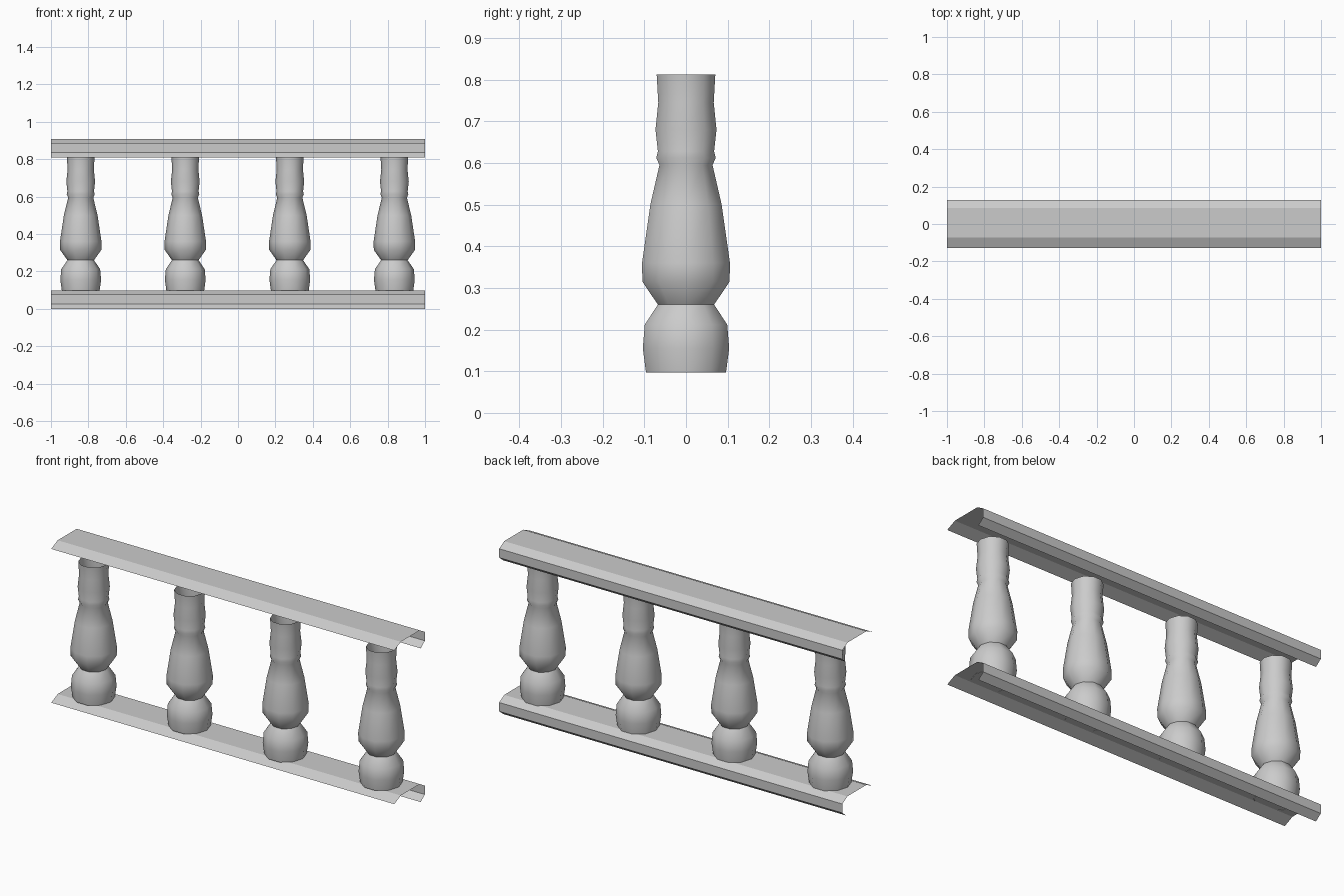
import bpy
from math import cos, sin, tau, radians

if "Cube" in bpy.data.objects:
    bpy.data.objects.remove(bpy.data.objects["Cube"])


def make_object(name, verts, faces, smooth_angle):
    mesh = bpy.data.meshes.new(name)
    mesh.from_pydata(verts, [], faces)
    obj = bpy.data.objects.new(name, mesh)
    bpy.context.collection.objects.link(obj)
    bpy.ops.object.select_all(action='DESELECT')
    obj.select_set(True)
    bpy.context.view_layer.objects.active = obj
    bpy.ops.object.shade_smooth_by_angle(angle=radians(smooth_angle))
    return obj


# Rails: open sheet profile (y, z) swept along x
RAIL = [(-0.127, 0.073), (-0.073, 0.098), (0.085, 0.098),
        (0.127, 0.074), (0.127, 0.027), (0.093, 0.0)]


def rail(name, dz):
    verts = [(x, y, z + dz) for x in (-1, 1) for y, z in RAIL]
    n = len(RAIL)
    faces = [(i, i + n, i + n + 1, i + 1) for i in range(n - 1)]
    # face outwards (up / back)
    make_object(name, verts, faces, 20)


rail("bottom_rail", 0.0)
rail("top_rail", 0.81)

# Balusters: turned profile (radius, z), ten sides, open ends
BALUSTER = [(0.101, 0.097), (0.109, 0.155), (0.104, 0.212), (0.071, 0.26),
            (0.110, 0.315), (0.111, 0.36), (0.090, 0.5), (0.067, 0.595),
            (0.075, 0.612), (0.071, 0.628), (0.077, 0.68), (0.070, 0.745),
            (0.074, 0.812)]
SIDES = 10


def baluster(name, x):
    verts = [(x + r * cos(tau * k / SIDES), r * sin(tau * k / SIDES), z)
             for r, z in BALUSTER for k in range(SIDES)]
    faces = []
    for i in range(len(BALUSTER) - 1):
        for k in range(SIDES):
            a, b = i * SIDES + k, i * SIDES + (k + 1) % SIDES
            faces.append((a, b, b + SIDES, a + SIDES))
    make_object(name, verts, faces, 60)


for i in range(4):
    baluster(f"baluster_{i + 1}", -0.841 + 0.559 * i)
